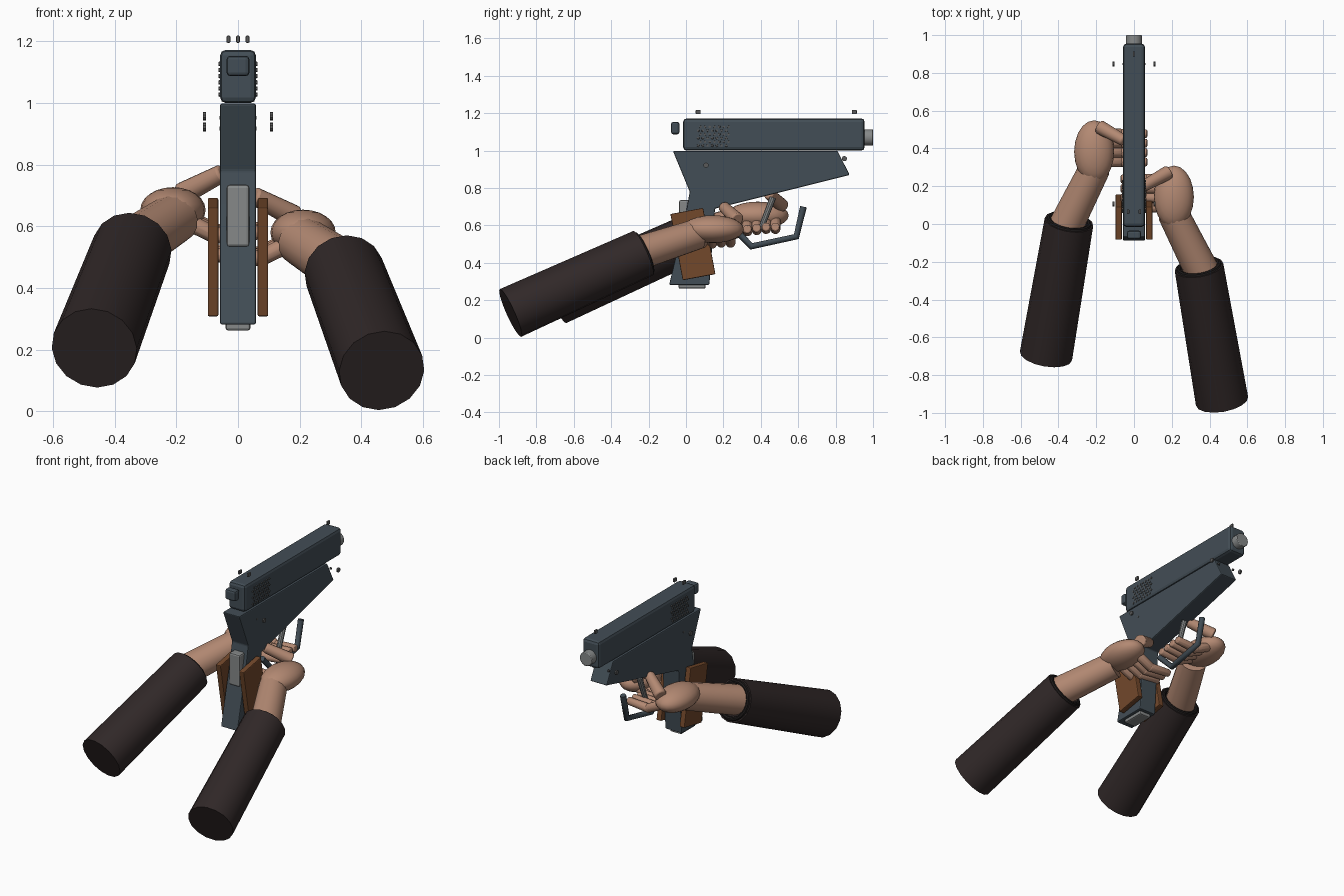
import bpy, bmesh, math
from mathutils import Vector, Matrix

if "Cube" in bpy.data.objects:
    bpy.data.objects.remove(bpy.data.objects["Cube"])


def mat(name, r, g, b):
    m = bpy.data.materials.new(name)
    m.diffuse_color = (r, g, b, 1)
    m.use_nodes = True
    m.node_tree.nodes["Principled BSDF"].inputs["Base Color"].default_value = m.diffuse_color
    return m


SLATE = mat("slate_metal", 0.055, 0.075, 0.092)
STEEL = mat("light_steel", 0.24, 0.25, 0.25)
DARK = mat("dark_grey", 0.10, 0.10, 0.10)
WOOD = mat("brown_wood", 0.17, 0.065, 0.024)
SKIN = mat("skin", 0.45, 0.25, 0.17)
CLOTH = mat("dark_cloth", 0.030, 0.021, 0.021)
CUFF = mat("cuff_black", 0.012, 0.010, 0.010)


def finish(name, bm, m, bevel=0.0, segs=2, smooth=True):
    bmesh.ops.recalc_face_normals(bm, faces=bm.faces[:])
    me = bpy.data.meshes.new(name)
    bm.to_mesh(me)
    bm.free()
    me.materials.append(m)
    if smooth:
        for p in me.polygons:
            p.use_smooth = True
        me.set_sharp_from_angle(angle=math.radians(35))
    ob = bpy.data.objects.new(name, me)
    bpy.context.collection.objects.link(ob)
    if bevel:
        b = ob.modifiers.new("bevel", 'BEVEL')
        b.width, b.segments, b.limit_method = bevel, segs, 'ANGLE'
    return ob


def box(name, lo, hi, m, bevel=0.0, tilt=0.0):
    bm = bmesh.new()
    lo, hi = Vector(lo), Vector(hi)
    d = hi - lo
    M = Matrix.Translation((lo + hi) / 2) @ Matrix.Rotation(tilt, 4, 'X') @ Matrix.Diagonal((*d, 1))
    bmesh.ops.create_cube(bm, size=1, matrix=M)
    return finish(name, bm, m, bevel, smooth=False)


def align(a, b):
    q = (b - a).to_track_quat('Z', 'Y')
    return q.to_matrix().to_4x4()


def add_rod(bm, a, b, r1, r2, n):
    a, b = Vector(a), Vector(b)
    bmesh.ops.create_cone(bm, cap_ends=True, segments=n, radius1=r1, radius2=r2,
                          depth=(b - a).length,
                          matrix=Matrix.Translation((a + b) / 2) @ align(a, b))


def rod(name, a, b, r1, r2, m, n=16, bevel=0.0):
    bm = bmesh.new()
    add_rod(bm, a, b, r1, r2, n)
    return finish(name, bm, m, bevel)


# slide, muzzle, rear block
box("slide", (-0.058, -0.015, 1.0), (0.058, 0.955, 1.172), SLATE, 0.018)
rod("muzzle", (0, 0.93, 1.07), (0, 1.0, 1.07), 0.043, 0.043, STEEL, 20, 0.004)
box("hammer_block", (-0.037, -0.08, 1.087), (0.037, -0.035, 1.153), SLATE, 0.012)

# sights
for i, (x, y) in enumerate([(-0.031, 0.065), (0.031, 0.065), (0, 0.9)]):
    box(f"sight_{i}", (x - 0.006, y - 0.013, 1.195), (x + 0.006, y + 0.013, 1.218), DARK, 0.003)

# slide grip texture: staggered studs on both sides
bm = bmesh.new()
for s in (-1, 1):
    for r in range(6):
        for c in range(7):
            y = 0.065 + c * 0.025 + (r % 2) * 0.012
            z = 1.027 + r * 0.02
            add_rod(bm, (s * 0.055, y, z), (s * 0.0625, y, z), 0.0075, 0.0065, 6)
finish("slide_studs", bm, DARK, smooth=False)

# frame with grip, extruded from a side profile
profile = [(-0.07, 0.998), (0.02, 0.78), (0.0, 0.67), (-0.09, 0.282), (0.125, 0.282),
           (0.155, 0.69), (0.875, 0.87), (0.81, 0.998)]
bm = bmesh.new()
f = bm.faces.new([bm.verts.new((-0.058, y, z)) for y, z in profile])
ext = bmesh.ops.extrude_face_region(bm, geom=[f])
bmesh.ops.translate(bm, vec=(0.116, 0, 0),
                    verts=[g for g in ext["geom"] if isinstance(g, bmesh.types.BMVert)])
finish("frame", bm, SLATE, 0.006, 2, False)

# plates and grip panels
box("magazine_base", (-0.04, -0.04, 0.262), (0.04, 0.105, 0.29), STEEL, 0.008)
box("backstrap_plate", (-0.037, -0.037, 0.533), (0.037, 0.03, 0.735), STEEL, 0.01)
for s in (-1, 1):
    box(f"grip_panel_{s}", (s * 0.081 - 0.017, -0.052, 0.32), (s * 0.081 + 0.017, 0.126, 0.68),
        WOOD, 0.005, math.radians(10.5))
    for i, (y, z) in enumerate([(0.107, 0.922), (0.847, 0.957)]):
        rod(f"pin_{i}_{s}", (s * 0.103, y, z), (s * 0.113, y, z), 0.014, 0.014, DARK, 10)
        rod(f"pin_seat_{i}_{s}", (s * 0.05, y, z - 0.005), (s * 0.06, y, z - 0.005), 0.008, 0.006, DARK, 8)

# trigger and trigger guard
rod("trigger", (0, 0.465, 0.75), (0, 0.40, 0.58), 0.018, 0.015, STEEL, 10)
guard = [(0.24, 0.60), (0.35, 0.488), (0.59, 0.54), (0.628, 0.70)]
cu = bpy.data.curves.new("guard_path", 'CURVE')
cu.dimensions = '3D'
sp = cu.splines.new('POLY')
sp.points.add(len(guard) - 1)
for p, (y, z) in zip(sp.points, guard):
    p.co = (0, y, z, 1)
cu.bevel_depth, cu.bevel_resolution, cu.use_fill_caps = 0.018, 2, True
cu.materials.append(SLATE)
bpy.context.collection.objects.link(bpy.data.objects.new("trigger_guard", cu))


# arms: the left one mirrors the right, moved forward and up
def arm(side, s, dy, dz):
    def P(x, y, z):
        return Vector((s * x, y + dy, z + dz))

    far, near = P(0.466, -0.938, 0.132), P(0.344, -0.228, 0.452)
    rod(side + "_sleeve", far, near, 0.14, 0.13, CLOTH, 16)
    # cuff ring at the sleeve mouth
    bm = bmesh.new()
    M = Matrix.Translation(near) @ align(far, near)
    rings = []
    for i in range(20):
        a = i * math.tau / 20
        rings.append([bm.verts.new(M @ Vector(((0.108 + 0.013 * math.cos(b)) * math.cos(a),
                                               (0.108 + 0.013 * math.cos(b)) * math.sin(a),
                                               0.013 * math.sin(b))))
                      for b in (k * math.tau / 8 for k in range(8))])
    for i in range(20):
        for k in range(8):
            A, B = rings[i], rings[(i + 1) % 20]
            bm.faces.new((A[k], B[k], B[(k + 1) % 8], A[(k + 1) % 8]))
    finish(side + "_cuff", bm, CUFF)
    rod(side + "_forearm", P(0.37, -0.27, 0.445), P(0.205, 0.06, 0.553), 0.092, 0.082, SKIN, 16)
    # palm
    bm = bmesh.new()
    M = Matrix.Translation(P(0.211, 0.143, 0.58)) @ Matrix.Diagonal((0.106, 0.166, 0.074, 1))
    bmesh.ops.create_uvsphere(bm, u_segments=20, v_segments=12, radius=1, matrix=M)
    finish(side + "_palm", bm, SKIN)
    # thumb and four two-part fingers
    rod(side + "_thumb", P(0.185, 0.275, 0.63), P(0.05, 0.2, 0.70), 0.038, 0.03, SKIN, 12, 0.008)
    for i in range(4):
        y, z = 0.088 + i * 0.05, 0.495 + min(i, 2) * 0.006
        rod(f"{side}_finger_{i}_base", P(0.19, y, z + 0.06), P(0.065, y, z - 0.002), 0.03, 0.028, SKIN, 10, 0.008)
        rod(f"{side}_finger_{i}_tip", P(0.085, y, z), P(-0.07, y, z + 0.012), 0.028, 0.024, SKIN, 10, 0.01)


arm("right", 1, 0, 0)
arm("left", -1, 0.24, 0.073)
